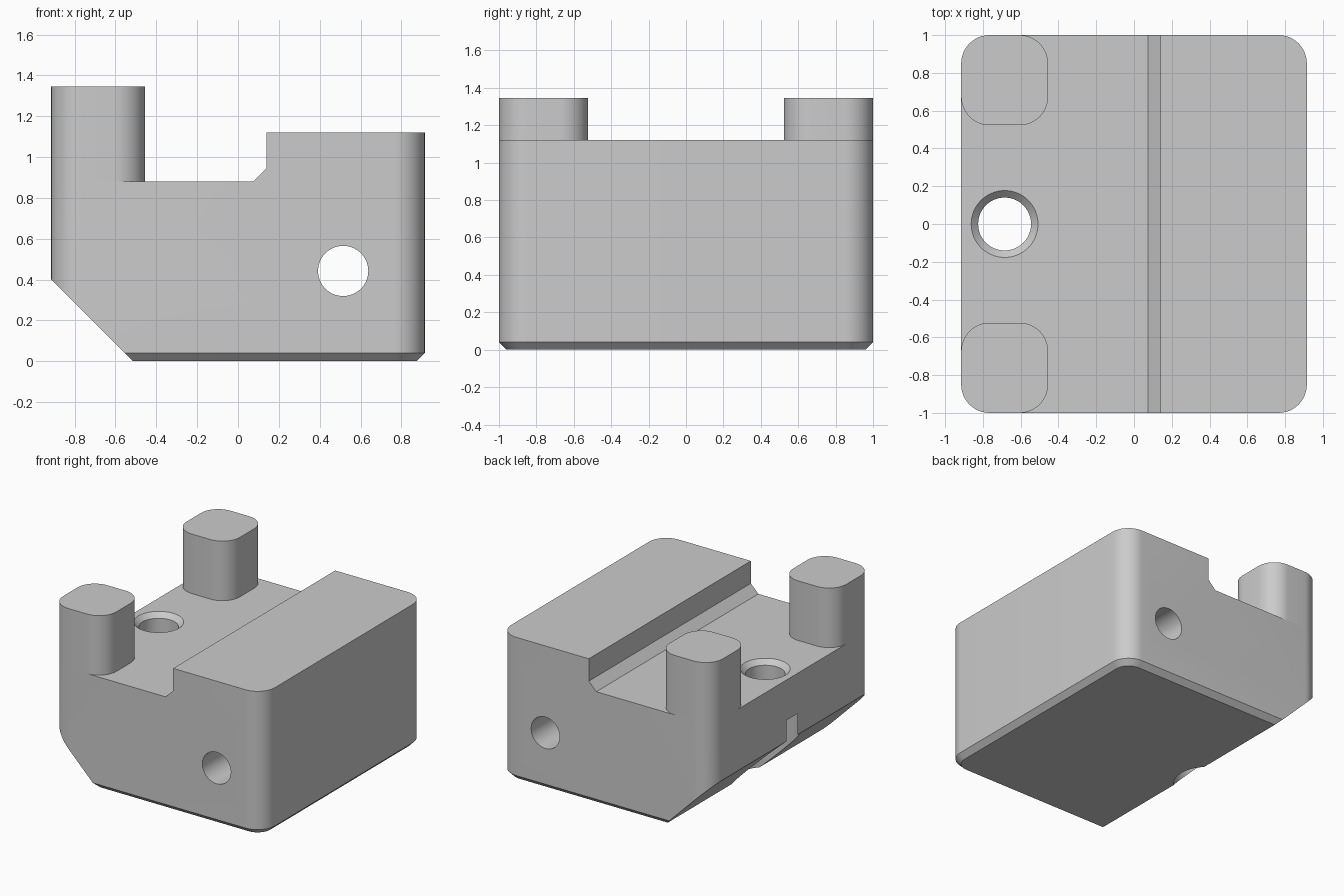
import bpy, bmesh, math

if "Cube" in bpy.data.objects:
    bpy.data.objects.remove(bpy.data.objects["Cube"])

grey = bpy.data.materials.new("plain grey")
grey.diffuse_color = (0.6, 0.6, 0.6, 1)
grey.use_nodes = True
grey.node_tree.nodes["Principled BSDF"].inputs["Base Color"].default_value = grey.diffuse_color


def rounded(x0, x1, y0, y1, r, steps=12):
    """Outline of a rounded rectangle, anticlockwise."""
    corners = [(x1 - r, y1 - r), (x0 + r, y1 - r), (x0 + r, y0 + r), (x1 - r, y0 + r)]
    return [(cx + r * math.cos(a), cy + r * math.sin(a))
            for q, (cx, cy) in enumerate(corners)
            for a in [(q + s / steps) * math.pi / 2 for s in range(steps + 1)]]


def circle(r, n=64):
    return [(r * math.cos(i * math.tau / n), r * math.sin(i * math.tau / n)) for i in range(n)]


def loft(name, rings):
    """Closed solid through rings of equal point count."""
    bm = bmesh.new()
    loops = [[bm.verts.new(p) for p in ring] for ring in rings]
    for a, b in zip(loops, loops[1:]):
        for i in range(len(a)):
            j = (i + 1) % len(a)
            bm.faces.new((a[i], a[j], b[j], b[i]))
    bm.faces.new(loops[0][::-1])
    bm.faces.new(loops[-1])
    bmesh.ops.recalc_face_normals(bm, faces=bm.faces)
    me = bpy.data.meshes.new(name)
    bm.to_mesh(me)
    bm.free()
    me.materials.append(grey)
    ob = bpy.data.objects.new(name, me)
    bpy.context.collection.objects.link(ob)
    return ob


def at_z(outline, z, cx=0):
    return [(x + cx, y, z) for x, y in outline]


def along_y(profile, y0=-1.2, y1=1.2):
    return [[(x, y, z) for x, z in profile] for y in (y0, y1)]


def smooth(ob):
    bpy.ops.object.select_all(action='DESELECT')
    ob.select_set(True)
    bpy.context.view_layer.objects.active = ob
    bpy.ops.object.shade_smooth_by_angle(angle=math.radians(30))


# Block with rounded upright corners and a chamfered foot
W, R, C = 0.915, 0.15, 0.04
outer = rounded(-W, W, -1, 1, R)
foot = rounded(-W + C, W - C, -1 + C, 1 - C, R - C)
body = loft("body", [at_z(foot, 0), at_z(outer, C), at_z(outer, 1.12)])

# Cutters: step, sloped underside, cross hole, upright screw hole
BX, FLOOR = -0.685, 0.88
cutters = [
    loft("step_cutter", along_y([(-1.2, FLOOR), (0.075, FLOOR), (0.14, 0.945), (0.14, 1.4), (-1.2, 1.4)])),
    loft("slope_cutter", along_y([(-1.215, 0.7), (-1.215, -0.3), (-0.215, -0.3)])),
    loft("cross_hole_cutter", along_y([(0.515 + x, 0.442 + z) for x, z in circle(0.123)])),
    loft("screw_hole_cutter", [at_z(circle(r), z, BX) for r, z in
         [(0.24, -0.2), (0.24, 0.565), (0.14, 0.565), (0.14, FLOOR - 0.037),
          (0.177, FLOOR), (0.177, FLOOR + 0.1)]]),
]
bpy.context.view_layer.objects.active = body
for c in cutters:
    mod = body.modifiers.new(c.name, 'BOOLEAN')
    mod.operation, mod.solver, mod.object = 'DIFFERENCE', 'EXACT', c
    bpy.ops.object.modifier_apply(modifier=mod.name)
    bpy.data.objects.remove(c)
smooth(body)

# Two corner posts on the lower step
for name, y0, y1 in (("front_post", -1, -0.523), ("back_post", 0.523, 1)):
    outline = rounded(-W, -0.455, y0, y1, R)
    smooth(loft(name, [at_z(outline, FLOOR), at_z(outline, 1.345)]))
